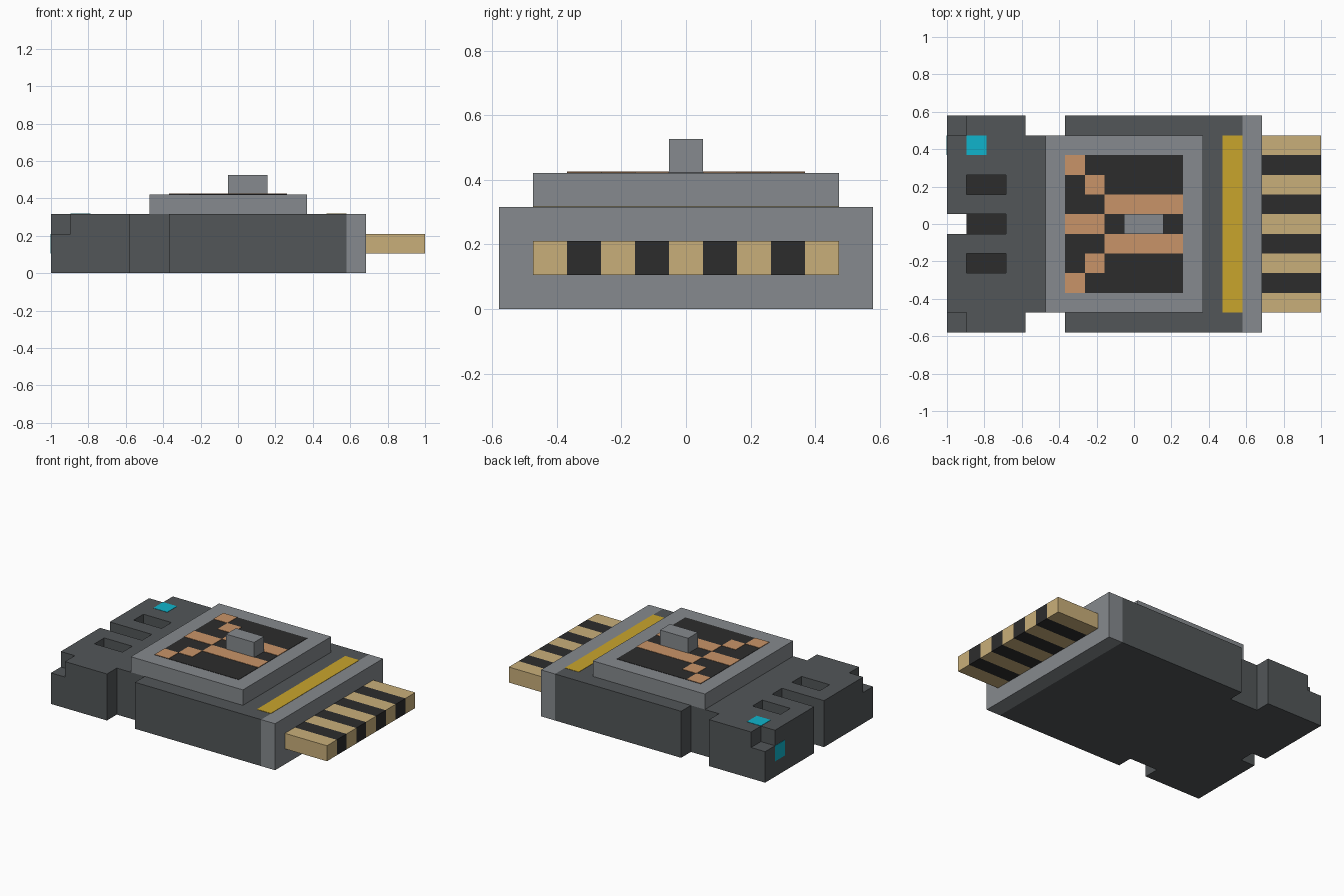
import bpy
import bmesh
from mathutils import Vector

if "Cube" in bpy.data.objects:
    bpy.data.objects.remove(bpy.data.objects["Cube"], do_unlink=True)

U = 2 / 19          # one block of the model's grid
LIFT = 0.02         # thickness of painted plates, in blocks


def material(name, hexa):
    def linear(c):
        return c / 12.92 if c <= 0.04045 else ((c + 0.055) / 1.055) ** 2.4
    rgb = [linear(int(hexa[i:i + 2], 16) / 255) for i in (0, 2, 4)]
    mat = bpy.data.materials.new(name)
    mat.use_nodes = True
    mat.diffuse_color = (*rgb, 1)
    mat.node_tree.nodes["Principled BSDF"].inputs["Base Color"].default_value = (*rgb, 1)
    return mat


CHARCOAL = material("charcoal", "525658")
GREY = material("mid grey", "868A8E")
BLACK = material("soft black", "2C2C2C")
TAN = material("tan", "C9AF7A")
GOLD = material("gold", "C9A52C")
COPPER = material("copper", "C99468")
CYAN = material("cyan", "10B4CC")


def block(name, x, y, z, mat=None):
    """Box from (start, end) ranges in blocks; x counts from the left end, y from the middle."""
    bm = bmesh.new()
    bmesh.ops.create_cube(bm, size=1)
    lo = Vector((x[0] - 9.5, y[0], z[0]))
    hi = Vector((x[1] - 9.5, y[1], z[1]))
    for v in bm.verts:
        v.co = Vector([(lo[i] + (hi[i] - lo[i]) * (v.co[i] + 0.5)) * U for i in range(3)])
    mesh = bpy.data.meshes.new(name)
    bm.to_mesh(mesh)
    bm.free()
    if mat:
        mesh.materials.append(mat)
    obj = bpy.data.objects.new(name, mesh)
    bpy.context.collection.objects.link(obj)
    return obj


def paint(name, x, y, top, mat, lift=LIFT):
    return block(name, x, y, (top, top + lift), mat)


def cut(target, x, y, z):
    cutter = block("cutter", x, y, z, CHARCOAL)
    cutter.hide_render = True
    mod = target.modifiers.new("cut", "BOOLEAN")
    mod.operation = "DIFFERENCE"
    mod.solver = "EXACT"
    mod.object = cutter
    bpy.context.view_layer.objects.active = target
    bpy.ops.object.modifier_apply(modifier=mod.name)
    bpy.data.objects.remove(cutter, do_unlink=True)


# Main casing with side notches, stepped corners, rear notch and vent slots
casing = block("casing", (0, 15), (-5.5, 5.5), (0, 3), CHARCOAL)
for s in (-1, 1):
    edge = sorted((s * 4.5, s * 6))
    cut(casing, (4, 6), edge, (-1, 4))
    cut(casing, (-1, 1), edge, (2, 4))
cut(casing, (-1, 1), (-0.5, 0.5), (-1, 4))
for y in (-2, 0, 2):
    start = 0.5 if y == 0 else 1
    cut(casing, (start, 3), (y - 0.5, y + 0.5), (2, 4))

# Dark floors of the vent slots
casing.data.materials.append(BLACK)
for face in casing.data.polygons:
    c = face.center / U
    if face.normal.z > 0.9 and c.z < 2.5 and abs(c.y) < 4:
        face.material_index = 1

# End cap and edge connector
block("end_cap", (15, 16), (-5.5, 5.5), (0, 3), GREY)
for n in range(9):
    y = n - 4.5
    block(f"contact_{n + 1}", (16, 19), (y, y + 1), (1, 2), BLACK if n % 2 else TAN)

# Raised plate and knob
block("raised_plate", (5, 13), (-4.5, 4.5), (3, 4), GREY)
block("knob", (9, 11), (-0.5, 0.5), (4, 5), GREY)

# Panel on the plate with its copper tracks
paint("panel", (6, 12), (-3.5, 3.5), 4, BLACK)
paint("center_track", (6, 8), (-0.5, 0.5), 4, COPPER, 2 * LIFT)
for s, side in ((-1, "right"), (1, "left")):
    for part, x, y in (("long", (8, 12), 1), ("inner", (7, 8), 2), ("outer", (6, 7), 3)):
        paint(f"{part}_track_{side}", x, (s * y - 0.5, s * y + 0.5), 4, COPPER, 2 * LIFT)

# Gold stripe and cyan indicator lights
paint("gold_stripe", (14, 15), (-4.5, 4.5), 3, GOLD)
paint("top_light", (1, 2), (3.5, 4.5), 3, CYAN)
block("end_light", (-LIFT, 0), (3.5, 4.5), (1, 2), CYAN)
